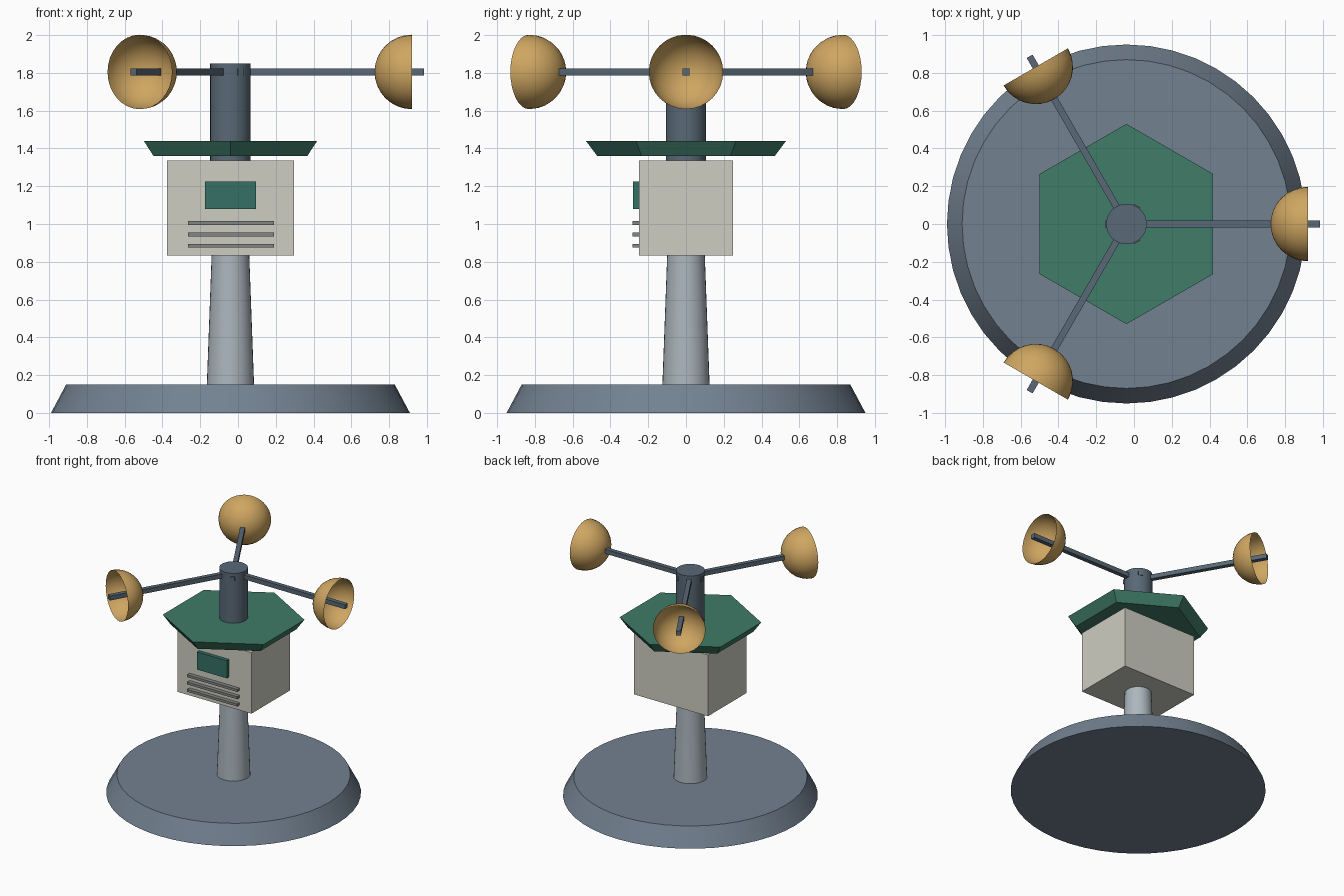
import bpy, bmesh
from math import pi, radians
from mathutils import Matrix

if "Cube" in bpy.data.objects:
    bpy.data.objects.remove(bpy.data.objects["Cube"])

CX = -0.04      # x of the mast axis
ARM_Z = 1.805   # height of the rotor arms


def mat(name, rgb):
    m = bpy.data.materials.new(name)
    m.diffuse_color = (*rgb, 1)
    m.use_nodes = True
    m.node_tree.nodes["Principled BSDF"].inputs["Base Color"].default_value = m.diffuse_color
    return m


SLATE = mat("slate", (0.17, 0.22, 0.28))
STEEL = mat("pale_steel", (0.41, 0.47, 0.51))
DARK = mat("dark_steel", (0.10, 0.14, 0.18))
CREAM = mat("cream", (0.62, 0.61, 0.54))
GREEN = mat("green", (0.05, 0.20, 0.14))
TEAL = mat("teal", (0.035, 0.16, 0.13))
GREY = mat("vent_grey", (0.22, 0.24, 0.23))
BRASS = mat("brass", (0.62, 0.38, 0.12))


def finish(name, bm, material, smooth=False):
    bmesh.ops.recalc_face_normals(bm, faces=bm.faces)
    me = bpy.data.meshes.new(name)
    bm.to_mesh(me)
    bm.free()
    me.materials.append(material)
    ob = bpy.data.objects.new(name, me)
    bpy.context.collection.objects.link(ob)
    if smooth:
        bpy.ops.object.select_all(action='DESELECT')
        ob.select_set(True)
        bpy.context.view_layer.objects.active = ob
        bpy.ops.object.shade_smooth_by_angle(angle=radians(30))
    return ob


def frustum(name, r1, r2, z1, z2, sides, material, smooth=True, turn=0):
    bm = bmesh.new()
    m = Matrix.Translation((CX, 0, (z1 + z2) / 2)) @ Matrix.Rotation(turn, 4, 'Z')
    bmesh.ops.create_cone(bm, cap_ends=True, segments=sides, radius1=r1,
                          radius2=r2, depth=z2 - z1, matrix=m)
    return finish(name, bm, material, smooth)


def box(name, lo, hi, material, turn=Matrix()):
    bm = bmesh.new()
    mid = [(a + b) / 2 for a, b in zip(lo, hi)]
    size = [b - a for a, b in zip(lo, hi)]
    bmesh.ops.create_cube(bm, size=1, matrix=turn @ Matrix.Translation(mid)
                          @ Matrix.Diagonal((*size, 1)))
    return finish(name, bm, material)


# Base, mast, roof and rotor hub
frustum("base", 0.95, 0.87, 0, 0.15, 48, SLATE)
frustum("mast", 0.125, 0.099, 0.15, 0.85, 32, STEEL)
frustum("roof", 0.47, 0.53, 1.36, 1.44, 6, GREEN, False, pi / 6 * 0)
frustum("rotor_hub", 0.107, 0.107, 1.31, 1.85, 32, DARK)

# Instrument housing with display and vents
box("housing", (-0.375, -0.25, 0.832), (0.297, 0.25, 1.335), CREAM)
box("display", (-0.175, -0.28, 1.08), (0.095, -0.24, 1.225), TEAL)
for i in range(3):
    z = 1.005 - 0.06 * i
    box(f"vent_{i + 1}", (-0.265, -0.283, z - 0.01), (0.19, -0.24, z + 0.01), GREY)

# Three arms, each with an open cup facing outward
for i in range(3):
    turn = Matrix.Translation((CX, 0, ARM_Z)) @ Matrix.Rotation(i * 2 * pi / 3, 4, 'Z')
    box(f"arm_{i + 1}", (-0.112, -0.018, -0.018), (1.025, 0.018, 0.018), DARK, turn)
    bm = bmesh.new()
    bmesh.ops.create_uvsphere(bm, u_segments=32, v_segments=16, radius=0.197)
    bmesh.ops.delete(bm, geom=[v for v in bm.verts if v.co.z > 0.001], context='VERTS')
    bm.transform(turn @ Matrix.Translation((0.96, 0, 0)) @ Matrix.Rotation(pi / 2, 4, 'Y'))
    finish(f"cup_{i + 1}", bm, BRASS, True)
